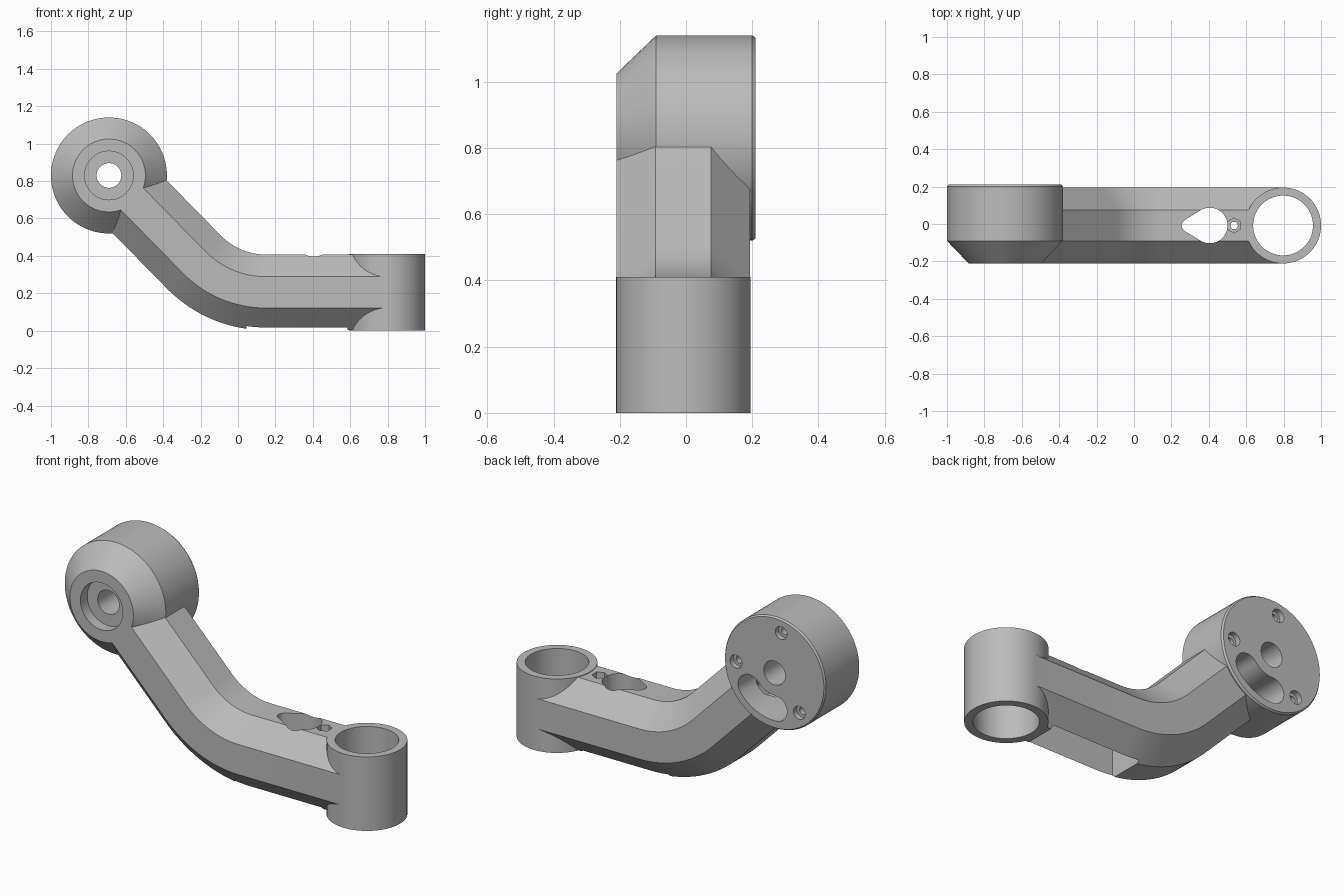
import bpy
import bmesh
from math import sin, cos, tan, pi, radians
from mathutils import Vector

old = bpy.data.objects.get("Cube")
if old:
    bpy.data.objects.remove(old, do_unlink=True)

grey = bpy.data.materials.new("machined grey")
grey.use_nodes = True
colour = (0.5, 0.5, 0.5, 1)
grey.diffuse_color = colour
grey.node_tree.nodes["Principled BSDF"].inputs["Base Color"].default_value = colour

MID_Y = -0.008                  # centre plane of arm and barrel
MID_Z = 0.205                   # height of the straight arm's axis
HUB = Vector((-0.69, 0, 0.83))
BARREL_X = 0.797
BEND_X, BEND_R = 0.15, 0.54     # start and radius of the 45 degree bend


def loft(name, rings):
    """Closed solid through matching rings of points."""
    bm = bmesh.new()
    loops = [[bm.verts.new(p) for p in ring] for ring in rings]
    n = len(loops[0])
    for a, b in zip(loops, loops[1:]):
        for i in range(n):
            j = (i + 1) % n
            bm.faces.new((a[i], a[j], b[j], b[i]))
    bm.faces.new(loops[0])
    bm.faces.new(loops[-1])
    bmesh.ops.recalc_face_normals(bm, faces=bm.faces)
    mesh = bpy.data.meshes.new(name)
    bm.to_mesh(mesh)
    bm.free()
    mesh.materials.append(grey)
    obj = bpy.data.objects.new(name, mesh)
    bpy.context.collection.objects.link(obj)
    return obj


def circle(r, cx=0, cy=0, n=64, start=0, sweep=2 * pi):
    return [(cx + r * cos(start + sweep * i / n), cy + r * sin(start + sweep * i / n))
            for i in range(n)]


def upright(name, outline, lo, hi):
    return loft(name, [[(x, y + MID_Y, z) for x, y in outline] for z in (lo, hi)])


def along_y(name, sections):
    """Stack of (y, outline) sections placed around the hub axis."""
    return loft(name, [[(HUB.x + x, y, HUB.z + z) for x, z in o] for y, o in sections])


def octagon_sweep(name, apothem, start, end_x):
    """Octagonal bar following the arm's axis, starting a distance from the hub."""
    d = Vector((1, 0, -1)).normalized()
    path = [(HUB + d * start, pi / 4)]
    for i in range(17):
        a = pi / 4 * (1 - i / 16)
        path.append((Vector((BEND_X - BEND_R * sin(a), 0,
                             MID_Z + BEND_R * (1 - cos(a)))), a))
    path.append((Vector((end_x, 0, MID_Z)), 0))
    section = circle(apothem / cos(pi / 8), n=8, start=pi / 8)
    return loft(name, [[(p.x + v * sin(a), MID_Y + u, p.z + v * cos(a))
                        for u, v in section] for p, a in path])


def boolean(target, tool, operation):
    tool.hide_render = True
    mod = target.modifiers.new("bool", 'BOOLEAN')
    mod.operation, mod.solver, mod.object = operation, 'EXACT', tool
    bpy.context.view_layer.objects.active = target
    bpy.ops.object.modifier_apply(modifier=mod.name)
    bpy.data.objects.remove(tool, do_unlink=True)


# Solid body: bent octagonal arm, chamfered hub, vertical barrel
link = octagon_sweep("bent_arm_link", 0.202, 0, BARREL_X)
hub = along_y("hub", [(-0.21, circle(0.195, n=96)), (-0.09, circle(0.31, n=96)),
                      (0.2, circle(0.31, n=96)), (0.21, circle(0.303, n=96))])
barrel = upright("barrel", circle(0.203, BARREL_X, n=96), 0, 0.41)
for part in (hub, barrel):
    boolean(link, part, 'UNION')

# Barrel bore, cable slot below, tunnel through the arm
cutters = [
    upright("bore", circle(0.16, BARREL_X), -0.1, 0.5),
    upright("cable_slot", [(0.045, -0.098), (0.585, -0.098),
                           (0.585, 0.098), (0.045, 0.098)], -0.1, 0.18),
    octagon_sweep("cable_tunnel", 0.08, 0.14, 0.4),
]

# Teardrop opening and nut pocket on top
tilt = radians(60)
teardrop = (circle(0.095, 0.405, n=40, start=-2 * tilt, sweep=4 * tilt * 40 / 39)
            + circle(0.035, 0.29, n=12, start=2 * tilt, sweep=2 * tilt * 12 / 11))
cutters += [
    upright("teardrop", teardrop, 0.1, 0.5),
    upright("nut_pocket", circle(0.04, 0.535, n=6, start=pi / 6), 0.33, 0.5),
    upright("nut_hole", circle(0.02, 0.535, n=24), 0.1, 0.5),
]

# Hub axle hole and front recess
cutters += [
    along_y("axle_hole", [(-0.3, circle(0.066)), (0.3, circle(0.066))]),
    along_y("front_recess", [(-0.3, circle(0.13)), (-0.15, circle(0.13))]),
]

# Kidney-shaped cable opening on the back of the hub
a0, a1, mid, half = radians(-92), radians(-38), 0.195, 0.07
span = a1 - a0
kidney = (circle(mid + half, n=20, start=a0, sweep=span)
          + circle(half, mid * cos(a1), mid * sin(a1), 16, a1, pi)
          + circle(mid - half, n=20, start=a1, sweep=-span)
          + circle(half, mid * cos(a0), mid * sin(a0), 16, a0 + pi, pi))
cutters.append(along_y("kidney", [(-0.06, kidney), (0.3, kidney)]))

# Counterbored screw holes on the back of the hub
for angle in (0, 100, 230):
    x, z = 0.236 * cos(radians(angle)), 0.236 * sin(radians(angle))
    for r, depth in ((0.036, 0.18), (0.02, 0.06)):
        cutters.append(along_y("screw_hole", [(depth, circle(r, x, z, 32)),
                                              (0.3, circle(r, x, z, 32))]))

for cutter in cutters:
    boolean(link, cutter, 'DIFFERENCE')

# Smooth curved walls, crisp machined edges
bpy.ops.object.select_all(action='DESELECT')
link.select_set(True)
bpy.context.view_layer.objects.active = link
bpy.ops.object.shade_smooth_by_angle(angle=radians(25))
